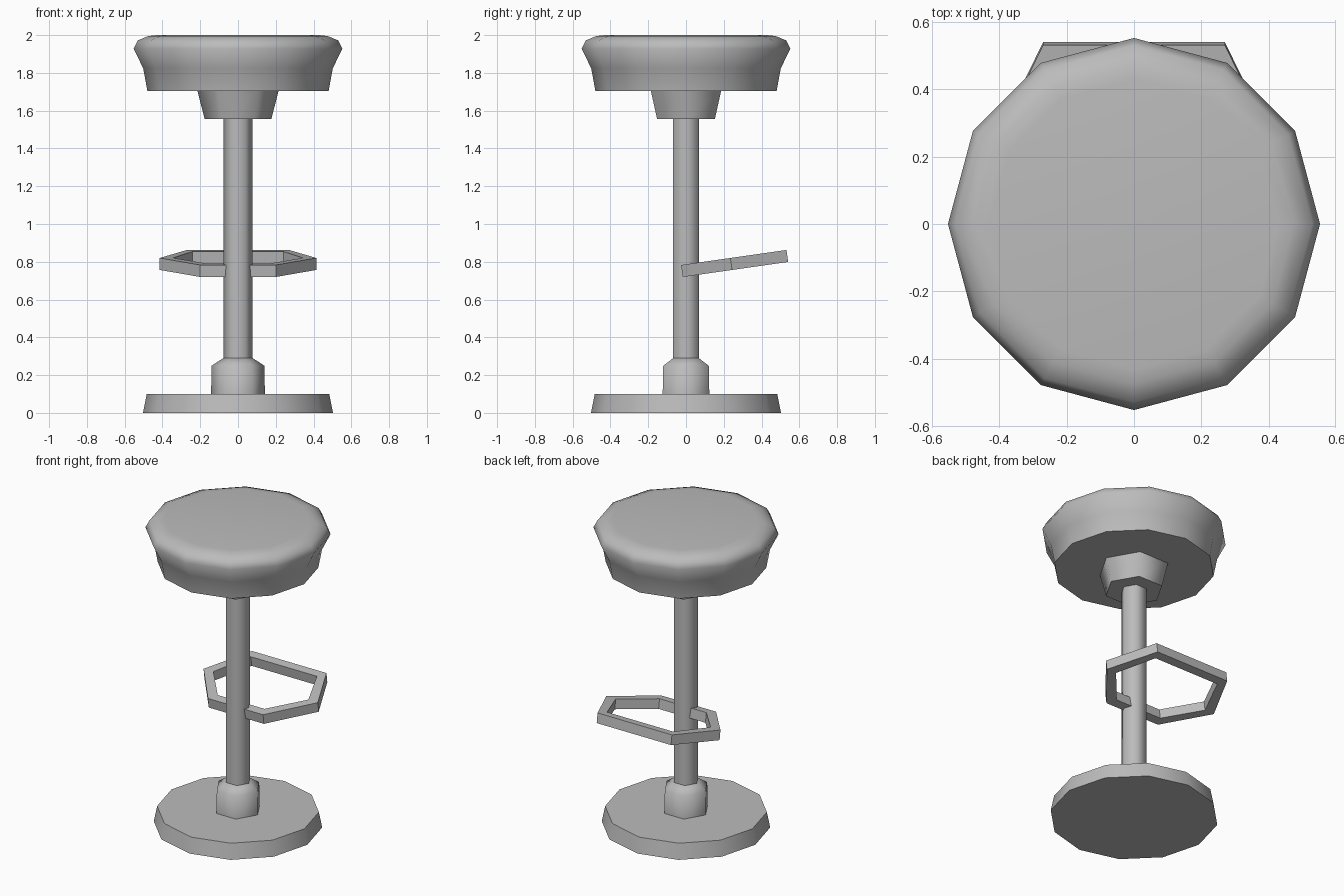
import bpy, bmesh, math
from mathutils import Vector

cube = bpy.data.objects.get("Cube")
if cube:
    bpy.data.objects.remove(cube, do_unlink=True)

grey = bpy.data.materials.new("plain grey")
grey.use_nodes = True
COLOUR = (0.5, 0.5, 0.5, 1)
grey.diffuse_color = COLOUR
grey.node_tree.nodes["Principled BSDF"].inputs["Base Color"].default_value = COLOUR


def finish(name, bm, angle):
    bmesh.ops.recalc_face_normals(bm, faces=bm.faces)
    mesh = bpy.data.meshes.new(name)
    bm.to_mesh(mesh)
    bm.free()
    mesh.materials.append(grey)
    obj = bpy.data.objects.new(name, mesh)
    bpy.context.collection.objects.link(obj)
    bpy.ops.object.select_all(action="DESELECT")
    obj.select_set(True)
    bpy.context.view_layer.objects.active = obj
    bpy.ops.object.shade_smooth_by_angle(angle=math.radians(angle))
    return obj


def turned(name, sides, profile, angle=65):
    """Closed solid from (radius, height) rings, first corner on +x."""
    bm = bmesh.new()
    rings = []
    for radius, z in profile:
        turns = [2 * math.pi * i / sides for i in range(sides)]
        rings.append([bm.verts.new((radius * math.cos(t), radius * math.sin(t), z))
                      for t in turns])
    for low, high in zip(rings, rings[1:]):
        for i in range(sides):
            j = (i + 1) % sides
            bm.faces.new((low[i], low[j], high[j], high[i]))
    bm.faces.new(rings[0][::-1])
    bm.faces.new(rings[-1])
    return finish(name, bm, angle)


# Base, column and seat
turned("base", 12, [(0.503, 0), (0.483, 0.1)])
turned("base_collar", 6, [(0.143, 0.09), (0.139, 0.25), (0.078, 0.29)])
turned("column", 6, [(0.078, 0.2), (0.078, 1.6)])
turned("seat_hub", 6, [(0.177, 1.557), (0.216, 1.71)])
turned("seat", 12, [(0.48, 1.705), (0.502, 1.825), (0.553, 1.928),
                    (0.53, 1.972), (0.475, 1.995), (0.43, 2.0)])

# Footrest: tilted hexagonal band that meets the column at the front
right_half = [(0.2, -0.026), (0.415, 0.235), (0.27, 0.532)]
outer = right_half + [(-x, y) for x, y in reversed(right_half)]
right_inner = [(0.17, 0.032), (0.345, 0.237), (0.24, 0.476)]
inner = right_inner + [(-x, y) for x, y in reversed(right_inner)]
tilt = math.radians(8.1)
drop = 0.064 * Vector((0, math.sin(tilt), -math.cos(tilt)))

bm = bmesh.new()
loops = []
for outline, shift in ((outer, Vector()), (outer, drop), (inner, drop), (inner, Vector())):
    loops.append([bm.verts.new(Vector((x, y, 0.783 + (y + 0.026) * math.tan(tilt))) + shift)
                  for x, y in outline])
for k in range(4):
    a, b = loops[k], loops[(k + 1) % 4]
    for i in range(6):
        j = (i + 1) % 6
        bm.faces.new((a[i], a[j], b[j], b[i]))
finish("footrest", bm, 30)
